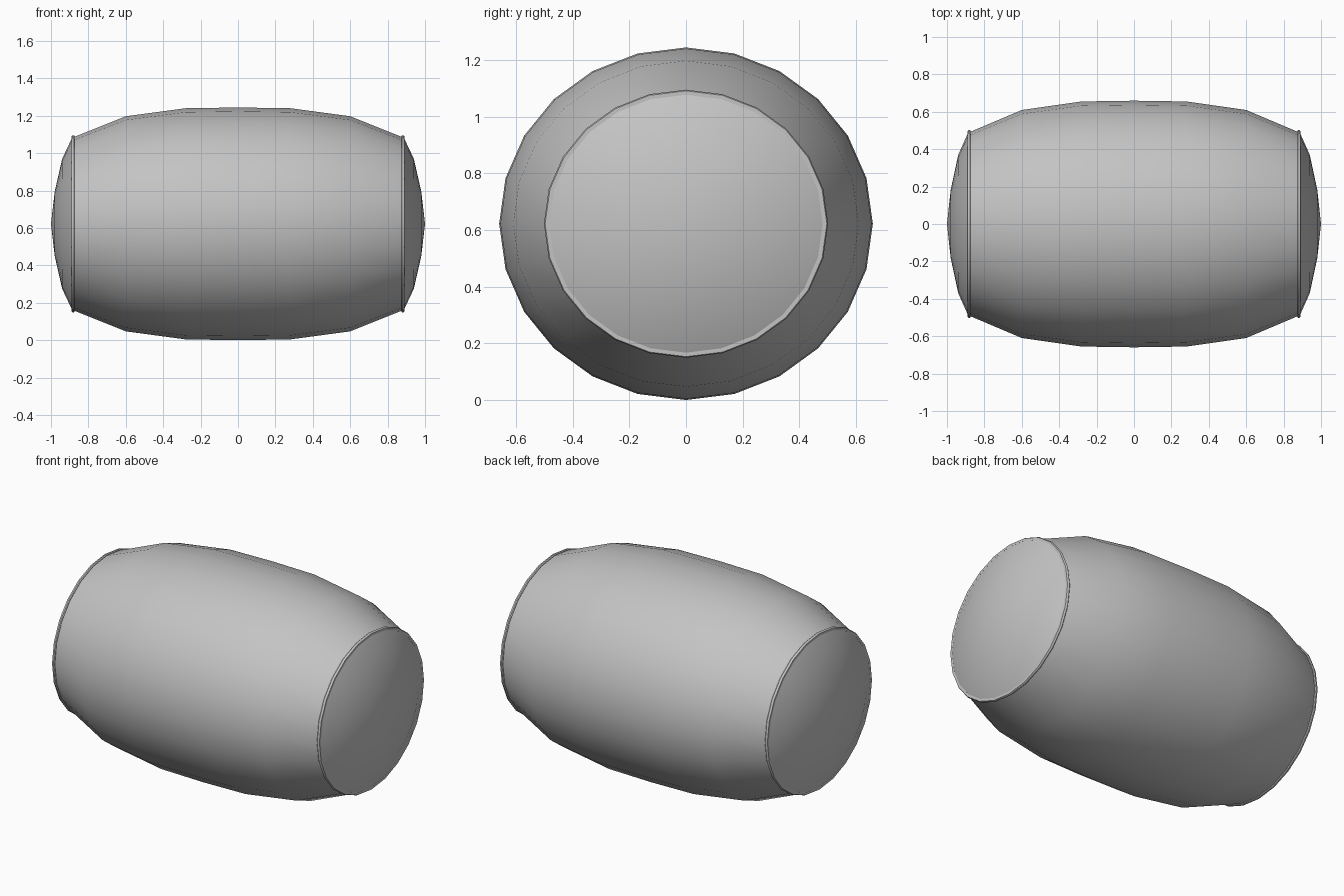
import bpy, bmesh, math
from mathutils import Matrix

cube = bpy.data.objects.get("Cube")
if cube:
    bpy.data.objects.remove(cube, do_unlink=True)

SIDES = 24
CENTRE_Z = 0.622
Y_STRETCH = 1.06  # cross-section is slightly wider than tall

grey = bpy.data.materials.new("plain_grey")
grey.use_nodes = True
grey.diffuse_color = (0.55, 0.55, 0.55, 1)
grey.node_tree.nodes["Principled BSDF"].inputs["Base Color"].default_value = (0.55, 0.55, 0.55, 1)


def lathe(name, profile, closed=False, mirror=False, angle=35):
    """Spin an (x, radius) profile around the long axis."""
    bm = bmesh.new()
    verts = [bm.verts.new((x, 0, r)) for x, r in profile]
    edges = [bm.edges.new(pair) for pair in zip(verts, verts[1:])]
    if closed:
        edges.append(bm.edges.new((verts[-1], verts[0])))
    bmesh.ops.spin(bm, geom=verts + edges, cent=(0, 0, 0), axis=(1, 0, 0),
                   angle=math.tau, steps=SIDES)
    bmesh.ops.remove_doubles(bm, verts=bm.verts, dist=0.0005)
    bmesh.ops.recalc_face_normals(bm, faces=bm.faces)
    bmesh.ops.transform(bm, matrix=Matrix.Diagonal((1, Y_STRETCH, 1, 1)), verts=bm.verts)
    mesh = bpy.data.meshes.new(name)
    bm.to_mesh(mesh)
    bm.free()
    mesh.materials.append(grey)
    obj = bpy.data.objects.new(name, mesh)
    obj.location.z = CENTRE_Z
    bpy.context.collection.objects.link(obj)
    bpy.ops.object.select_all(action='DESELECT')
    obj.select_set(True)
    bpy.context.view_layer.objects.active = obj
    bpy.ops.object.shade_smooth_by_angle(angle=math.radians(angle))
    if mirror:
        obj.modifiers.new("both_ends", 'MIRROR').use_axis[0] = True
    return obj


# Bulging barrel wall
half = [(0.28, 0.618), (0.6, 0.575), (0.88, 0.463)]
lathe("barrel_body", [(-x, r) for x, r in reversed(half)] + [(0, 0.622)] + half)

# Thin raised hoops at both ends
lathe("end_rims", [(0.873, 0.455), (0.873, 0.469), (0.878, 0.473),
                   (0.884, 0.473), (0.89, 0.469), (0.89, 0.455)],
      closed=True, mirror=True)

# Shallow domed lids
lathe("end_caps", [(0.885, 0.465), (0.94, 0.348), (0.98, 0.172), (1.0, 0)], mirror=True)
